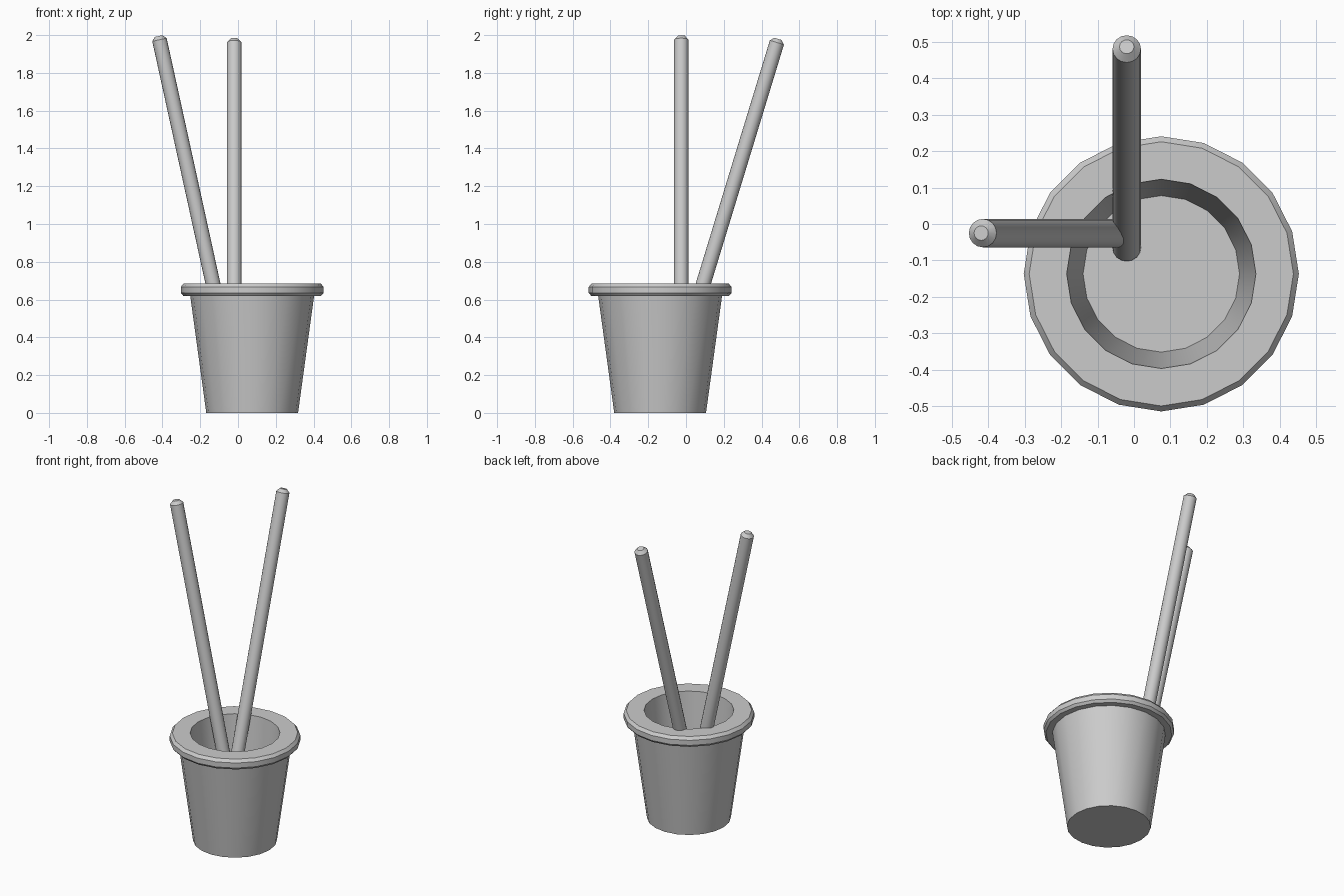
import bpy, bmesh, math
from mathutils import Vector

if "Cube" in bpy.data.objects:
    bpy.data.objects.remove(bpy.data.objects["Cube"])


def lathe(name, profile, sides, location, direction=(0, 0, 1)):
    """Revolve (radius, height) points about z; radius 0 closes an end."""
    bm = bmesh.new()
    rings = []
    for r, z in profile:
        if r == 0:
            rings.append([bm.verts.new((0, 0, z))] * sides)
        else:
            rings.append([bm.verts.new((r * math.cos(a), r * math.sin(a), z))
                          for a in (2 * math.pi * i / sides for i in range(sides))])
    for low, high in zip(rings, rings[1:]):
        for i in range(sides):
            j = (i + 1) % sides
            corners = dict.fromkeys((low[i], low[j], high[j], high[i]))
            bm.faces.new(list(corners))
    bmesh.ops.recalc_face_normals(bm, faces=bm.faces)
    mesh = bpy.data.meshes.new(name)
    bm.to_mesh(mesh)
    bm.free()
    obj = bpy.data.objects.new(name, mesh)
    bpy.context.collection.objects.link(obj)
    obj.location = location
    obj.rotation_euler = Vector(direction).to_track_quat('Z', 'Y').to_euler()
    bpy.ops.object.select_all(action='DESELECT')
    obj.select_set(True)
    bpy.context.view_layer.objects.active = obj
    bpy.ops.object.shade_smooth_by_angle(angle=math.radians(30))
    return obj


# Tapered cup with a chamfered rim and a hollow inside
lathe("cup", [(0, 0), (0.243, 0), (0.328, 0.62), (0.365, 0.62), (0.378, 0.635),
              (0.378, 0.667), (0.363, 0.685), (0.26, 0.685), (0.215, 0.17), (0, 0.17)],
      20, (0.075, -0.137, 0))

# Two leaning sticks with chamfered tips
sticks = {
    "left_stick": ((-0.02, -0.025, 0.17), (-0.42, -0.025, 1.995)),
    "back_stick": ((-0.02, -0.065, 0.17), (-0.02, 0.487, 1.98)),
}
for name, (foot, tip) in sticks.items():
    axis = Vector(tip) - Vector(foot)
    n = axis.length
    lathe(name, [(0, 0), (0.039, 0), (0.039, n - 0.02), (0.02, n), (0, n)], 16, foot, axis)
